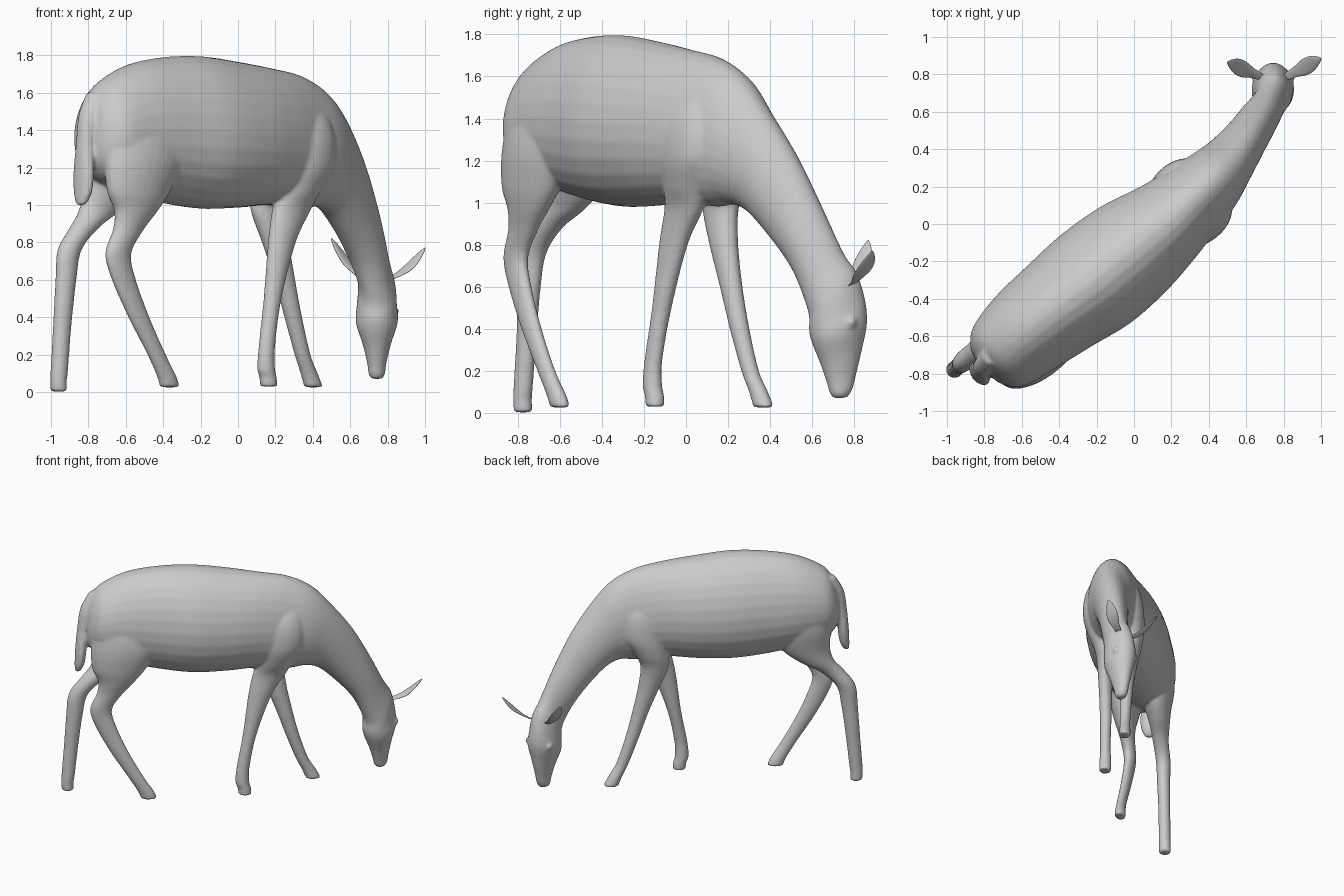
import bpy, bmesh, math
from mathutils import Vector

SIDES, SUB = 28, 6


def catmull(a, b, c, d, t):
    return 0.5 * (2 * b + (c - a) * t + (2 * a - 5 * b + 4 * c - d) * t * t + (3 * b - a - 3 * c + d) * t ** 3)


def loft(bm, stations, taper=0.0):
    """Smooth closed skin through stations (end p, end q, half width, heading in degrees)."""
    keys = []
    for p, q, w, h in stations:
        p, q, h = Vector(p), Vector(q), math.radians(h)
        keys.append(((p + q) / 2, (p - q) / 2, Vector((math.sin(h), -math.cos(h), 0)) * w))
    n, rings = len(keys), []
    for i in range(n - 1):
        four = [keys[max(0, min(n - 1, j))] for j in (i - 1, i, i + 1, i + 2)]
        for s in range(SUB + (i == n - 2)):
            c, u, v = (catmull(*[k[m] for k in four], s / SUB) for m in range(3))
            ring = []
            for k in range(SIDES):
                a = 2 * math.pi * k / SIDES
                ring.append(bm.verts.new(c + u * math.cos(a) + v * math.sin(a) * (1 - taper * math.cos(a))))
            rings.append(ring)
    faces = [bm.faces.new(rings[0]), bm.faces.new(rings[-1])]
    for r0, r1 in zip(rings, rings[1:]):
        for k in range(SIDES):
            j = (k + 1) % SIDES
            faces.append(bm.faces.new((r0[k], r0[j], r1[j], r1[k])))
    bmesh.ops.recalc_face_normals(bm, faces=faces)


def limb(bm, heading, rows):
    """Loft of horizontal ellipses: x, y, z, radius along heading, radius across."""
    d = Vector((math.cos(math.radians(heading)), math.sin(math.radians(heading)), 0))
    loft(bm, [(Vector(r[:3]) + d * r[3], Vector(r[:3]) - d * r[3], r[4], heading) for r in rows])


def finish(bm, name):
    me = bpy.data.meshes.new(name)
    bm.to_mesh(me)
    bm.free()
    me.shade_smooth()
    ob = bpy.data.objects.new(name, me)
    bpy.context.collection.objects.link(ob)
    return ob


bm = bmesh.new()

# trunk and neck, from rump to the nape
trunk = [
    ((-.795, -.77, 1.45), (-.80, -.78, 1.28), .07, 42),
    ((-.775, -.75, 1.56), (-.785, -.765, 1.20), .14, 42),
    ((-.72, -.70, 1.66), (-.72, -.71, 1.12), .21, 41),
    ((-.58, -.58, 1.75), (-.58, -.58, 1.06), .25, 40),
    ((-.40, -.44, 1.79), (-.40, -.44, 1.01), .275, 39),
    ((-.20, -.29, 1.795), (-.20, -.29, .98), .30, 39),
    ((0, -.13, 1.765), (0, -.13, .985), .285, 39),
    ((.18, .01, 1.73), (.18, .01, 1.0), .24, 39),
    ((.33, .15, 1.69), (.34, .15, .98), .20, 40),
    ((.46, .27, 1.60), (.42, .23, .99), .175, 41),
    ((.56, .37, 1.45), (.48, .32, .95), .145, 43),
    ((.65, .51, 1.23), (.56, .42, .83), .12, 48),
    ((.71, .64, .98), (.64, .51, .69), .105, 60),
    ((.74, .75, .76), (.71, .56, .55), .092, 80),
]
# head, pointing down
head = [
    ((.745, .81, .67), (.74, .585, .46), .10, 90),
    ((.745, .85, .55), (.74, .585, .39), .107, 90),
    ((.745, .862, .43), (.74, .60, .33), .112, 90),
    ((.745, .84, .31), (.74, .64, .23), .078, 90),
    ((.745, .81, .18), (.74, .67, .14), .052, 90),
    ((.745, .79, .105), (.74, .685, .09), .044, 90),
    ((.745, .765, .07), (.74, .70, .07), .028, 90),
]
loft(bm, trunk + head, taper=.1)

# hind legs
limb(bm, 36, [(-.50, -.60, 1.60, .12, .07), (-.50, -.67, 1.42, .23, .11), (-.50, -.70, 1.25, .25, .12),
              (-.53, -.735, 1.08, .20, .10), (-.545, -.75, .97, .135, .075), (-.585, -.775, .87, .095, .055),
              (-.64, -.81, .74, .08, .045), (-.61, -.79, .6, .075, .04), (-.53, -.735, .4, .065, .037),
              (-.435, -.665, .2, .056, .035), (-.38, -.615, .08, .058, .04), (-.365, -.60, .025, .058, .04)])
limb(bm, 39, [(-.65, -.58, 1.60, .12, .07), (-.67, -.52, 1.42, .20, .11), (-.67, -.51, 1.25, .21, .12),
              (-.68, -.53, 1.08, .18, .10), (-.74, -.58, .97, .13, .075), (-.82, -.66, .88, .09, .06),
              (-.90, -.725, .76, .07, .055), (-.92, -.745, .6, .06, .05), (-.94, -.76, .35, .052, .045),
              (-.955, -.775, .12, .048, .045), (-.96, -.778, .06, .045, .045), (-.957, -.775, .002, .045, .045)])

# front legs with shoulders
limb(bm, 39, [(.36, .08, 1.58, .08, .05), (.38, .02, 1.40, .15, .09), (.375, .005, 1.22, .165, .10),
              (.33, 0, 1.08, .13, .09), (.285, -.01, .97, .12, .07), (.235, -.06, .8, .085, .055),
              (.185, -.115, .5, .05, .045), (.155, -.155, .25, .047, .04), (.15, -.16, .13, .05, .045),
              (.16, -.15, .08, .048, .045), (.165, -.147, .03, .048, .045)])
limb(bm, 40, [(.28, .18, 1.55, .08, .05), (.24, .22, 1.40, .14, .09), (.22, .225, 1.22, .15, .10),
              (.18, .19, 1.08, .12, .09), (.16, .165, .97, .105, .07), (.20, .18, .8, .08, .06),
              (.25, .215, .6, .06, .05), (.295, .255, .4, .05, .045), (.345, .305, .2, .045, .04),
              (.38, .345, .1, .05, .042), (.405, .37, .025, .055, .045)])

# tail
limb(bm, 42, [(-.76, -.70, 1.60, .05, .05), (-.80, -.755, 1.48, .05, .055), (-.82, -.785, 1.32, .04, .055),
              (-.825, -.80, 1.17, .04, .07), (-.83, -.81, 1.06, .035, .06), (-.84, -.82, 1.0, .02, .03)])

# eyes
for side in (-1, 1):
    geo = bmesh.ops.create_uvsphere(bm, u_segments=16, v_segments=10, radius=.028)
    bmesh.ops.translate(bm, verts=geo["verts"], vec=(.745 + side * .088, .785, .43))

# blend everything into one smooth skin
body = finish(bm, "grazing_animal_body")
remesh = body.modifiers.new("blend", 'REMESH')
remesh.mode = 'VOXEL'
remesh.voxel_size = .011
remesh.use_smooth_shade = True
smooth = body.modifiers.new("soften", 'SMOOTH')
smooth.factor = .5
smooth.iterations = 6

# ears: flattened leaves
for name, side, tip in (("right_ear", 1, (1.0, .885, .77)), ("left_ear", -1, (.50, .865, .82))):
    base, tip = Vector((.745 + side * .075, .79, .61)), Vector(tip)
    rows = []
    for t, wide, thick in ((0, .022, .02), (.25, .032, .02), (.5, .05, .018), (.72, .047, .014), (.9, .025, .01), (1, .004, .003)):
        c = base.lerp(tip, t) - Vector((0, 0, .025 * math.sin(math.pi * t)))
        u = Vector((side * -.2, .85, .3)) * wide
        rows.append((c + u, c - u, thick, 90))
    bm = bmesh.new()
    loft(bm, rows)
    finish(bm, name)
